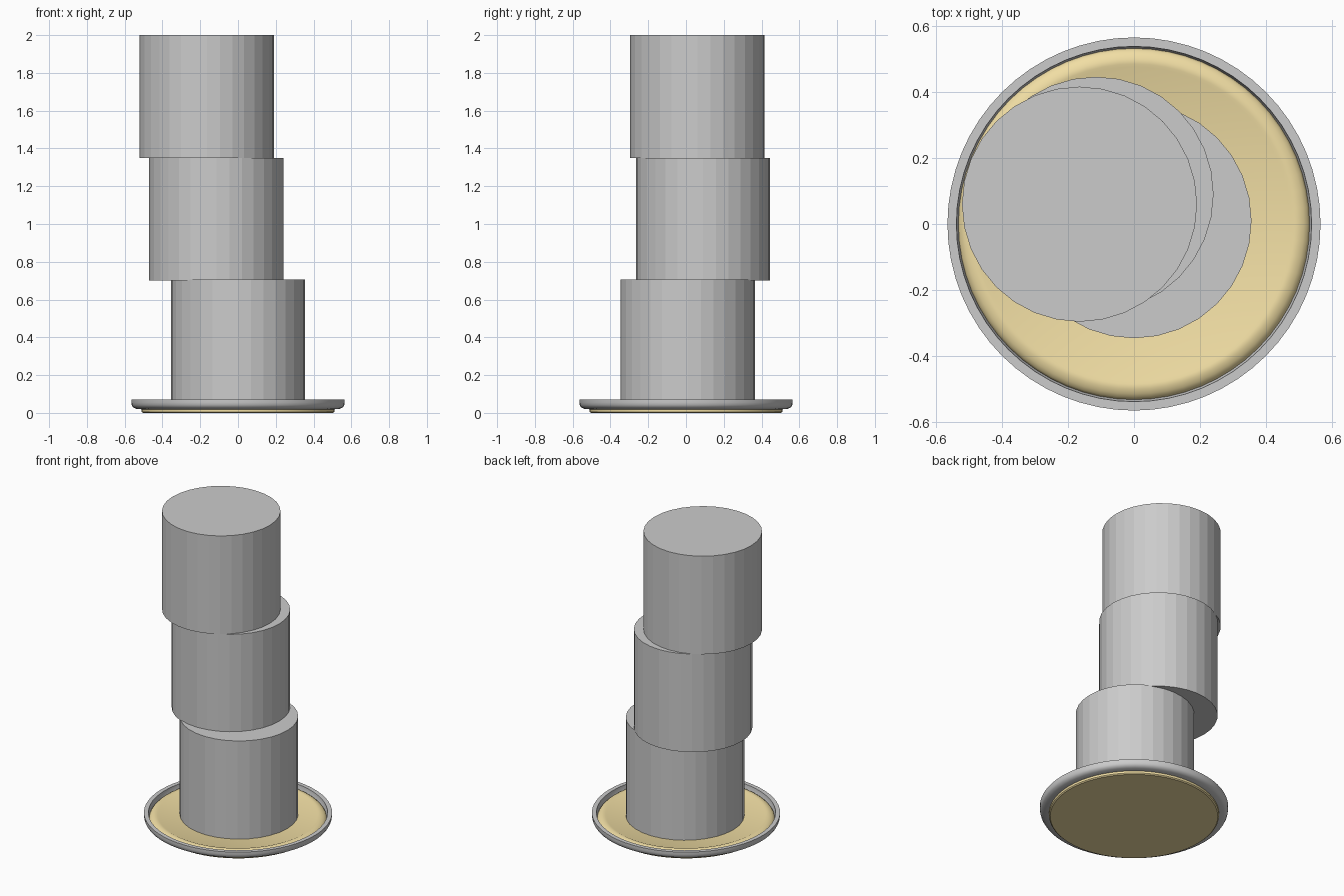
import bpy, bmesh, math

if "Cube" in bpy.data.objects:
    bpy.data.objects.remove(bpy.data.objects["Cube"])

tan = bpy.data.materials.new("tan")
tan.diffuse_color = (0.88, 0.73, 0.37, 1)
tan.use_nodes = True
tan.node_tree.nodes["Principled BSDF"].inputs["Base Color"].default_value = tan.diffuse_color


def lathe(name, profile, segments=64, closed=False, mat=None):
    """Revolve an (r, z) profile around the z axis."""
    bm = bmesh.new()
    verts = [bm.verts.new((r, 0, z)) for r, z in profile]
    edges = [bm.edges.new(p) for p in zip(verts, verts[1:])]
    if closed:
        edges.append(bm.edges.new((verts[-1], verts[0])))
    bmesh.ops.spin(bm, geom=verts + edges, cent=(0, 0, 0), axis=(0, 0, 1),
                   angle=math.tau, steps=segments)
    bmesh.ops.remove_doubles(bm, verts=bm.verts, dist=1e-4)
    bmesh.ops.recalc_face_normals(bm, faces=bm.faces)
    mesh = bpy.data.meshes.new(name)
    bm.to_mesh(mesh)
    bm.free()
    obj = bpy.data.objects.new(name, mesh)
    bpy.context.collection.objects.link(obj)
    if mat:
        mesh.materials.append(mat)
    bpy.ops.object.select_all(action='DESELECT')
    obj.select_set(True)
    bpy.context.view_layer.objects.active = obj
    bpy.ops.object.shade_smooth_by_angle(angle=math.radians(35))
    return obj


# Tan base disc: flat foot, raised pad with a rounded shoulder
lathe("base_disc", [(0, 0), (0.503, 0), (0.51, 0.006), (0.51, 0.02),
                    (0.532, 0.026), (0.532, 0.036), (0.526, 0.045),
                    (0.515, 0.053), (0.5, 0.058), (0.485, 0.059),
                    (0.476, 0.055), (0, 0.055)], mat=tan)

# Grey rim around the base
lathe("base_rim", [(0.512, 0.019), (0.54, 0.022), (0.556, 0.03), (0.563, 0.042),
                   (0.565, 0.055), (0.565, 0.07), (0.538, 0.07),
                   (0.536, 0.04), (0.53, 0.028)], closed=True)

# Three stacked, offset cylinders
stack = [("lower_cylinder", 0.0, 0.01, 0.05, 0.705),
         ("middle_cylinder", -0.115, 0.09, 0.70, 1.35),
         ("upper_cylinder", -0.165, 0.06, 1.35, 2.0)]
for name, x, y, z0, z1 in stack:
    bpy.ops.mesh.primitive_cylinder_add(vertices=32, radius=0.356, depth=z1 - z0,
                                        location=(x, y, (z0 + z1) / 2))
    bpy.context.object.name = name
